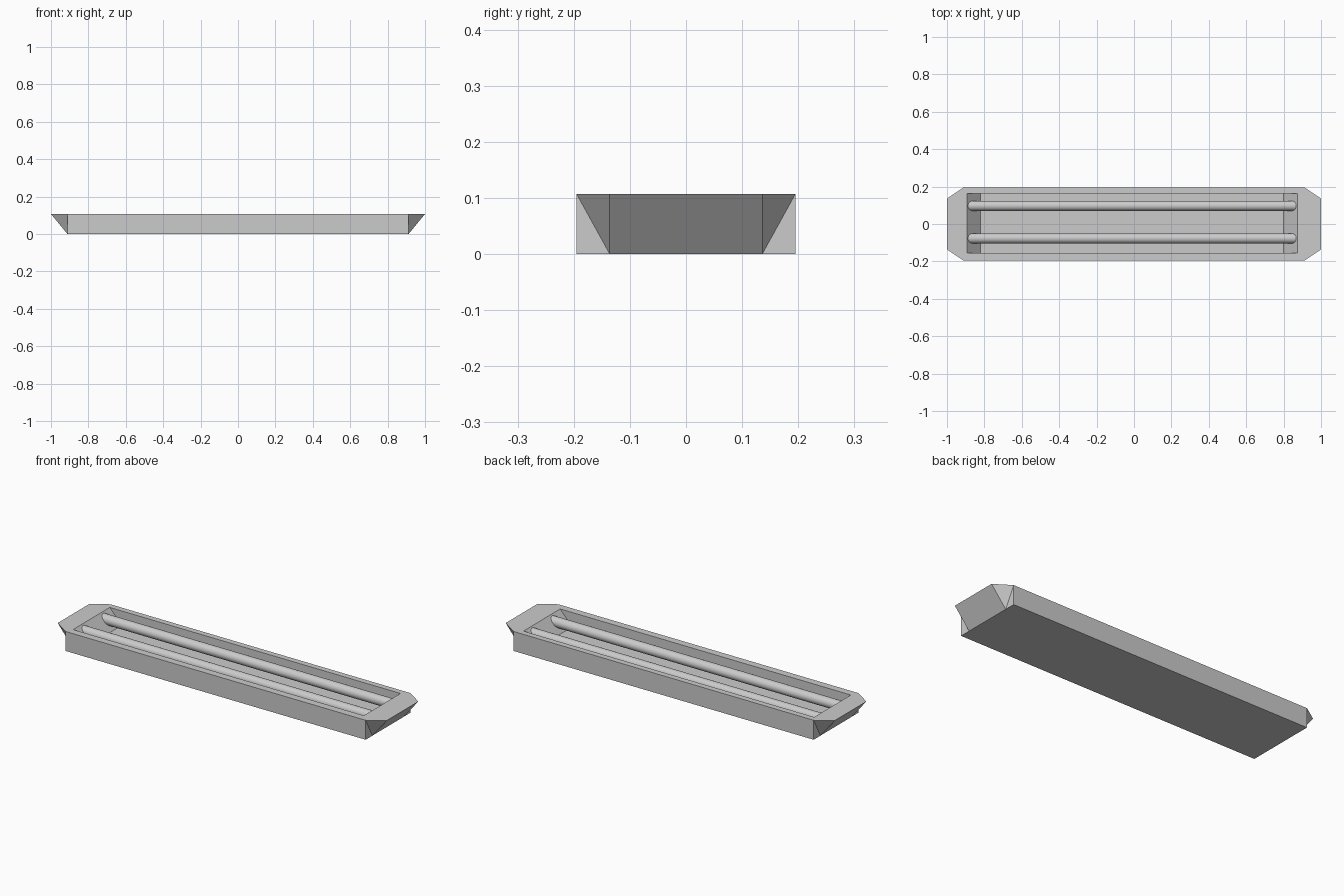
import bpy, bmesh, math

if "Cube" in bpy.data.objects:
    bpy.data.objects.remove(bpy.data.objects["Cube"])

H = 0.107        # tray height
FLOOR = 0.028    # cavity floor height


def make_object(name, bm):
    bmesh.ops.recalc_face_normals(bm, faces=bm.faces)
    mesh = bpy.data.meshes.new(name)
    bm.to_mesh(mesh)
    bm.free()
    obj = bpy.data.objects.new(name, mesh)
    bpy.context.collection.objects.link(obj)
    return obj


# Housing: eight-sided top tapering to a rectangular base
half = [(0.912, -0.195), (1.0, -0.136), (1.0, 0.136), (0.912, 0.195)]
outline = half + [(-x, -y) for x, y in half]
bm = bmesh.new()
top = [bm.verts.new((x, y, H)) for x, y in outline]
low = [bm.verts.new((math.copysign(0.912, x), y, 0)) for x, y in outline]
bm.faces.new(top)
bm.faces.new(low[::-1])
for i in range(8):
    j = (i + 1) % 8
    a, b, c, d = low[i], low[j], top[j], top[i]
    if i in (0, 4):        # folded corners
        bm.faces.new((a, b, d))
        bm.faces.new((b, c, d))
    elif i in (2, 6):
        bm.faces.new((a, b, c))
        bm.faces.new((a, c, d))
    else:
        bm.faces.new((a, b, c, d))
housing = make_object("housing", bm)


# Cavity cutter with sloping ends, extended above the rim
def rect(bm, x0, x1, z):
    return [bm.verts.new(p) for p in
            ((x0, -0.155, z), (x1, -0.155, z), (x1, 0.163, z), (x0, 0.163, z))]


bm = bmesh.new()
rings = [rect(bm, -0.82, 0.80, FLOOR), rect(bm, -0.893, 0.873, H),
         rect(bm, -0.893, 0.873, H + 0.1)]
bm.faces.new(rings[0][::-1])
bm.faces.new(rings[-1])
for lo, hi in zip(rings, rings[1:]):
    for i in range(4):
        j = (i + 1) % 4
        bm.faces.new((lo[i], lo[j], hi[j], hi[i]))
cutter = make_object("cavity_cutter", bm)
cutter.hide_render = True
cutter.hide_viewport = True

cut = housing.modifiers.new("cavity", 'BOOLEAN')
cut.operation = 'DIFFERENCE'
cut.solver = 'EXACT'
cut.object = cutter

# Two light tubes running into the sloping ends
for name, y in (("back_tube", 0.097), ("front_tube", -0.077)):
    bpy.ops.mesh.primitive_cylinder_add(
        vertices=32, radius=0.027, depth=1.77,
        location=(-0.01, y, 0.074), rotation=(0, math.pi / 2, 0))
    tube = bpy.context.object
    tube.name = name
    bpy.ops.object.shade_smooth_by_angle()
